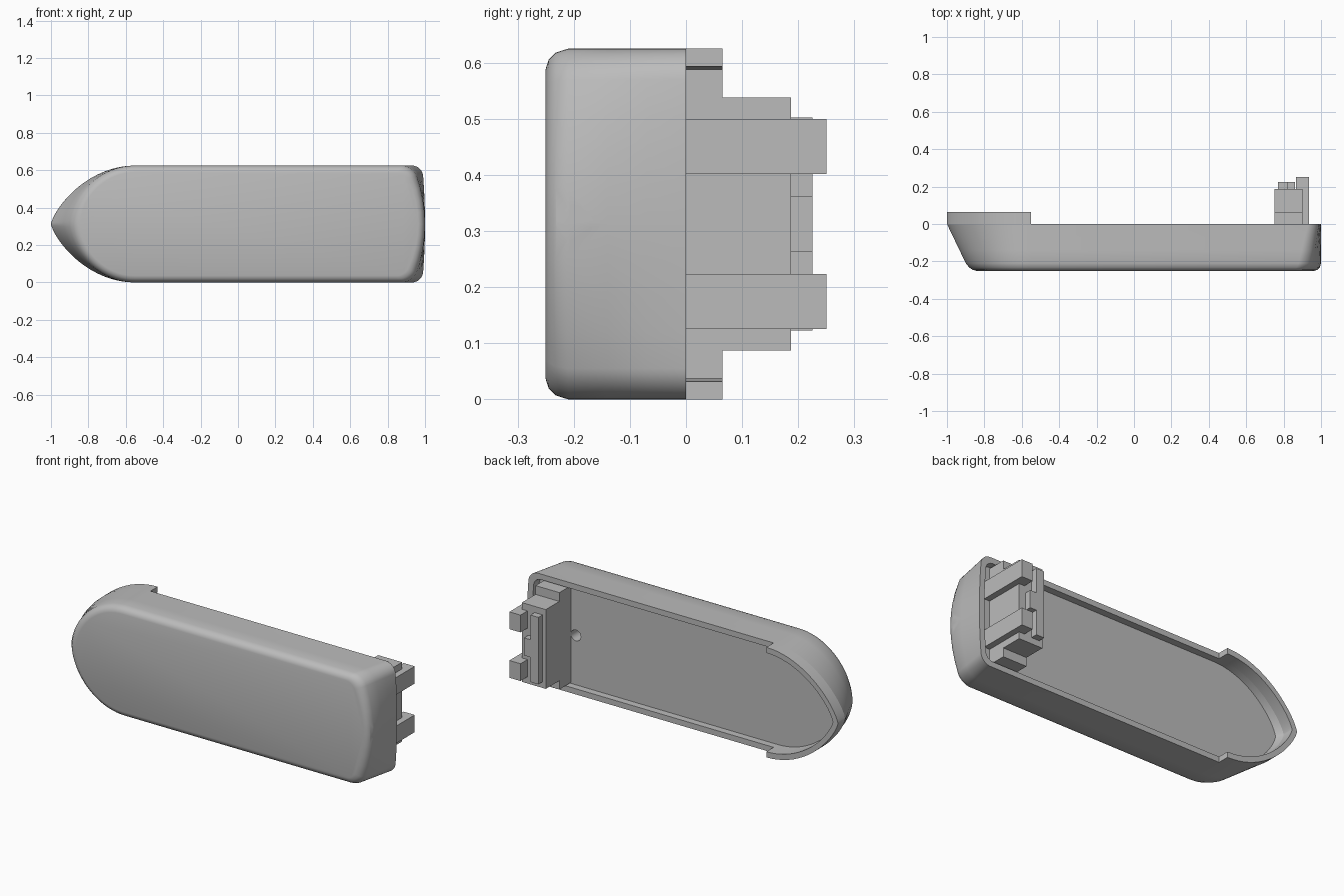
import bpy, bmesh, math
from mathutils import Vector

cube = bpy.data.objects.get("Cube")
if cube:
    bpy.data.objects.remove(cube, do_unlink=True)

grey = bpy.data.materials.new("plain_grey")
grey.use_nodes = True
COLOUR = (0.5, 0.5, 0.5, 1)
grey.diffuse_color = COLOUR
grey.node_tree.nodes["Principled BSDF"].inputs["Base Color"].default_value = COLOUR

MID = 0.3125      # centre line height, also the half beam
BOW = -0.55       # where the bow starts to curve in
RIM = 0.032       # bulwark thickness
DECK = -0.04
BOW_TOP = 0.065


def make_object(name, bm, smooth=False):
    bmesh.ops.recalc_face_normals(bm, faces=bm.faces)
    mesh = bpy.data.meshes.new(name)
    bm.to_mesh(mesh)
    bm.free()
    mesh.materials.append(grey)
    obj = bpy.data.objects.new(name, mesh)
    bpy.context.collection.objects.link(obj)
    if smooth:
        select(obj)
        bpy.ops.object.shade_smooth_by_angle(angle=math.radians(35))
    return obj


def select(obj):
    bpy.ops.object.select_all(action='DESELECT')
    obj.select_set(True)
    bpy.context.view_layer.objects.active = obj


def box(name, x, y, z):
    bm = bmesh.new()
    bmesh.ops.create_cube(bm, size=1)
    for v in bm.verts:
        v.co = Vector(((r[0] + r[1]) / 2 + c * (r[1] - r[0])) for r, c in zip((x, y, z), v.co))
    return make_object(name, bm)


def bow_half(y, inset, steps=20):
    """Half of the bow curve, from the tip to the full beam."""
    t = max(0, min(1, -y / 0.25))
    tip = -1 + 0.12 * t + inset
    power = 1.5 - 0.4 * t
    half = MID - inset
    pts = []
    for i in range(steps + 1):
        a = math.pi / 2 * (1 - i / steps)
        pts.append((BOW + (tip - BOW) * math.sin(a), half * max(0, math.cos(a)) ** power))
    return pts


def stern_half(y, inset, steps=8):
    """Half of the stern curve, from the side to the centre line."""
    t = max(0, min(1, -y / 0.25))
    half, radius, bulge = MID - inset, 0.055 - inset / 2, 0.015 + 0.06 * t
    end = 1 - inset
    corner = []
    for i in range(steps + 1):
        a = math.pi / 2 * (1 - i / steps)
        corner.append((radius * (math.cos(a) - 1), half - radius + radius * math.sin(a)))
    flat = [(0, (half - radius) * f) for f in (0.75, 0.5, 0.25, 0)]
    return [(end + x - bulge * (w / half) ** 2, w) for x, w in corner + flat]


def outline(y, inset=0):
    half = bow_half(y, inset) + stern_half(y, inset)
    return half + [(x, -w) for x, w in reversed(half[1:-1])]


def ring(bm, pts, y):
    return [bm.verts.new((x, y, MID + w)) for x, w in pts]


def bridge_rings(bm, a, b):
    for i in range(len(a)):
        j = (i + 1) % len(a)
        bm.faces.new((a[i], a[j], b[j], b[i]))


# Hull: stacked outlines, rounded bilge, rim and sunken deck
bm = bmesh.new()
levels = [(-0.25, 0.036), (-0.245, 0.02), (-0.232, 0.007), (-0.21, 0),
          (-0.14, 0), (-0.07, 0), (0, 0), (0, RIM), (DECK, RIM)]
rings = [ring(bm, outline(y, inset), y) for y, inset in levels]
for a, b in zip(rings, rings[1:]):
    bridge_rings(bm, a, b)
bm.faces.new(rings[0])
bm.faces.new(rings[-1])
hull = make_object("hull", bm)

# Pipe hole from the stern, turning up through the deck
PIPE_X, PIPE_Y, PIPE_R = 0.72, -0.2, 0.031


def cut_hole(start, end):
    start, end = Vector(start), Vector(end)
    bm = bmesh.new()
    bmesh.ops.create_cone(bm, cap_ends=True, segments=32, radius1=PIPE_R,
                          radius2=PIPE_R, depth=(end - start).length)
    turn = (end - start).to_track_quat('Z', 'Y').to_matrix()
    for v in bm.verts:
        v.co = turn @ v.co + (start + end) / 2
    cutter = make_object("hole_cutter", bm)
    cutter.hide_render = True
    mod = hull.modifiers.new("hole", 'BOOLEAN')
    mod.operation, mod.solver, mod.object = 'DIFFERENCE', 'EXACT', cutter
    select(hull)
    bpy.ops.object.modifier_apply(modifier=mod.name)
    bpy.data.objects.remove(cutter, do_unlink=True)


cut_hole((1.1, PIPE_Y, MID), (PIPE_X, PIPE_Y, MID))
cut_hole((PIPE_X, 0.1, MID), (PIPE_X, PIPE_Y - 0.01, MID))
select(hull)
bpy.ops.object.shade_smooth_by_angle(angle=math.radians(35))

# Raised bulwark around the bow
bm = bmesh.new()


def bow_arc(inset):
    half = bow_half(0, inset)
    return [(x, -w) for x, w in reversed(half[1:])] + half


outer, inner = bow_arc(0), bow_arc(RIM)
strips = [ring(bm, outer, -0.002), ring(bm, outer, BOW_TOP),
          ring(bm, inner, BOW_TOP), ring(bm, inner, -0.002)]
for k in range(4):
    a, b = strips[k], strips[(k + 1) % 4]
    for i in range(len(a) - 1):
        bm.faces.new((a[i], a[i + 1], b[i + 1], b[i]))
for end in (0, -1):
    bm.faces.new([s[end] for s in strips])
make_object("bow_bulwark", bm, smooth=True)


def span(half_width, centre=MID):
    return (centre - half_width, centre + half_width)


# Superstructure at the stern
box("lower_deckhouse", (0.75, 0.9), (DECK - 0.005, BOW_TOP), span(0.275))
box("upper_deckhouse", (0.75, 0.9), (BOW_TOP - 0.005, 0.187), span(0.225))
box("roof_bar", (0.77, 0.82), (0.182, 0.225), span(0.19))
box("roof_block", (0.815, 0.86), (0.182, 0.225), span(0.05))
for side, sign in (("upper", 1), ("lower", -1)):
    box(side + "_funnel", (0.865, 0.935), (DECK - 0.005, 0.25), span(0.049, MID + sign * 0.138))
